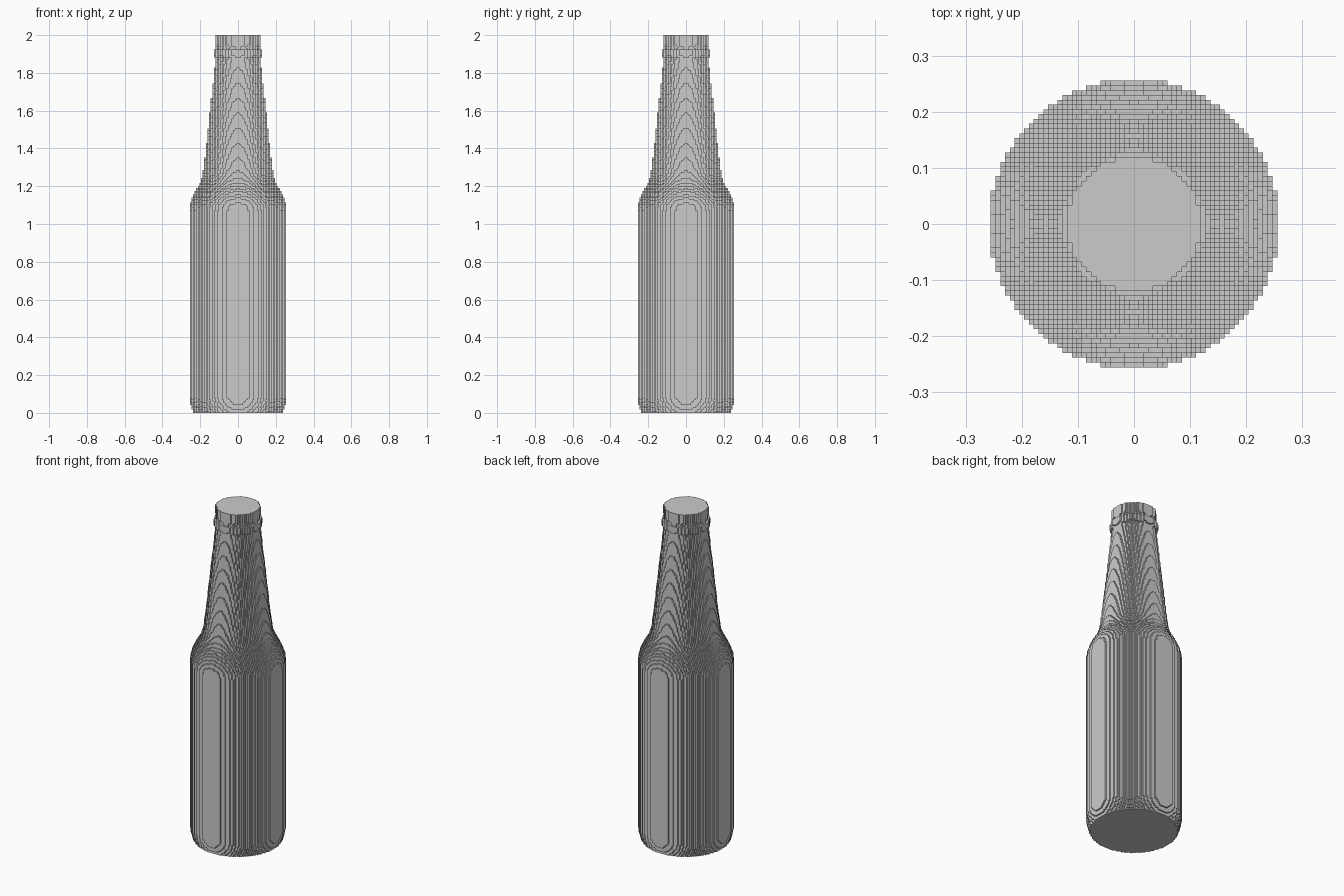
import bpy, bmesh, math

if "Cube" in bpy.data.objects:
    bpy.data.objects.remove(bpy.data.objects["Cube"])

# Bottle made of small cubes: a turned profile sampled on a voxel grid
LAYERS = 235
H = 2.0 / LAYERS
HALF = 32

# (height, radius) of the bottle outline
PROFILE = [
    (0.00, 0.237), (0.02, 0.245), (0.05, 0.253), (0.08, 0.258), (1.065, 0.258),
    (1.10, 0.255), (1.13, 0.246), (1.17, 0.227), (1.21, 0.204), (1.25, 0.188),
    (1.30, 0.180), (1.40, 0.169), (1.55, 0.153), (1.70, 0.137), (1.83, 0.123),
    (1.88, 0.119), (1.888, 0.127), (1.922, 0.127), (1.928, 0.116),
    (1.94, 0.116), (1.945, 0.120), (2.00, 0.120),
]


def radius(z):
    for (z0, r0), (z1, r1) in zip(PROFILE, PROFILE[1:]):
        if z <= z1:
            return r0 + (r1 - r0) * (z - z0) / (z1 - z0)
    return PROFILE[-1][1]


def disc(r):
    """Grid cells whose centre lies inside a circle."""
    n = r / H
    span = range(-HALF, HALF)
    return frozenset((i, j) for i in span for j in span
                     if math.hypot(i + 0.5, j + 0.5) <= n)


# Merge equal neighbouring layers into slabs: [cells, bottom, top]
slabs = []
for k in range(LAYERS):
    cells = disc(radius((k + 0.5) * H))
    if slabs and slabs[-1][0] == cells:
        slabs[-1][2] = k + 1
    else:
        slabs.append([cells, k, k + 1])

bm = bmesh.new()
cache = {}


def vert(i, j, k):
    if (i, j, k) not in cache:
        cache[i, j, k] = bm.verts.new((i * H, j * H, k * H))
    return cache[i, j, k]


def quad(*points):
    bm.faces.new([vert(*p) for p in points])


def flat(i, j, k, up):
    pts = [(i, j, k), (i + 1, j, k), (i + 1, j + 1, k), (i, j + 1, k)]
    quad(*(pts if up else pts[::-1]))


# Side direction -> the two cell corners of that wall, counter-clockwise
WALLS = {(0, -1): ((0, 0), (1, 0)), (1, 0): ((1, 0), (1, 1)),
         (0, 1): ((1, 1), (0, 1)), (-1, 0): ((0, 1), (0, 0))}

below = frozenset()
for n, (cells, k0, k1) in enumerate(slabs):
    above = slabs[n + 1][0] if n + 1 < len(slabs) else frozenset()
    # Stepped walls
    for i, j in cells:
        for (di, dj), (a, b) in WALLS.items():
            if (i + di, j + dj) not in cells:
                ax, ay, bx, by = i + a[0], j + a[1], i + b[0], j + b[1]
                quad((ax, ay, k0), (bx, by, k0), (bx, by, k1), (ax, ay, k1))
    # Exposed ledges, base and cap
    for i, j in cells - below:
        flat(i, j, k0, False)
    for i, j in cells - above:
        flat(i, j, k1, True)
    below = cells

mesh = bpy.data.meshes.new("bottle")
bm.to_mesh(mesh)
bm.free()
bottle = bpy.data.objects.new("bottle", mesh)
bpy.context.collection.objects.link(bottle)
